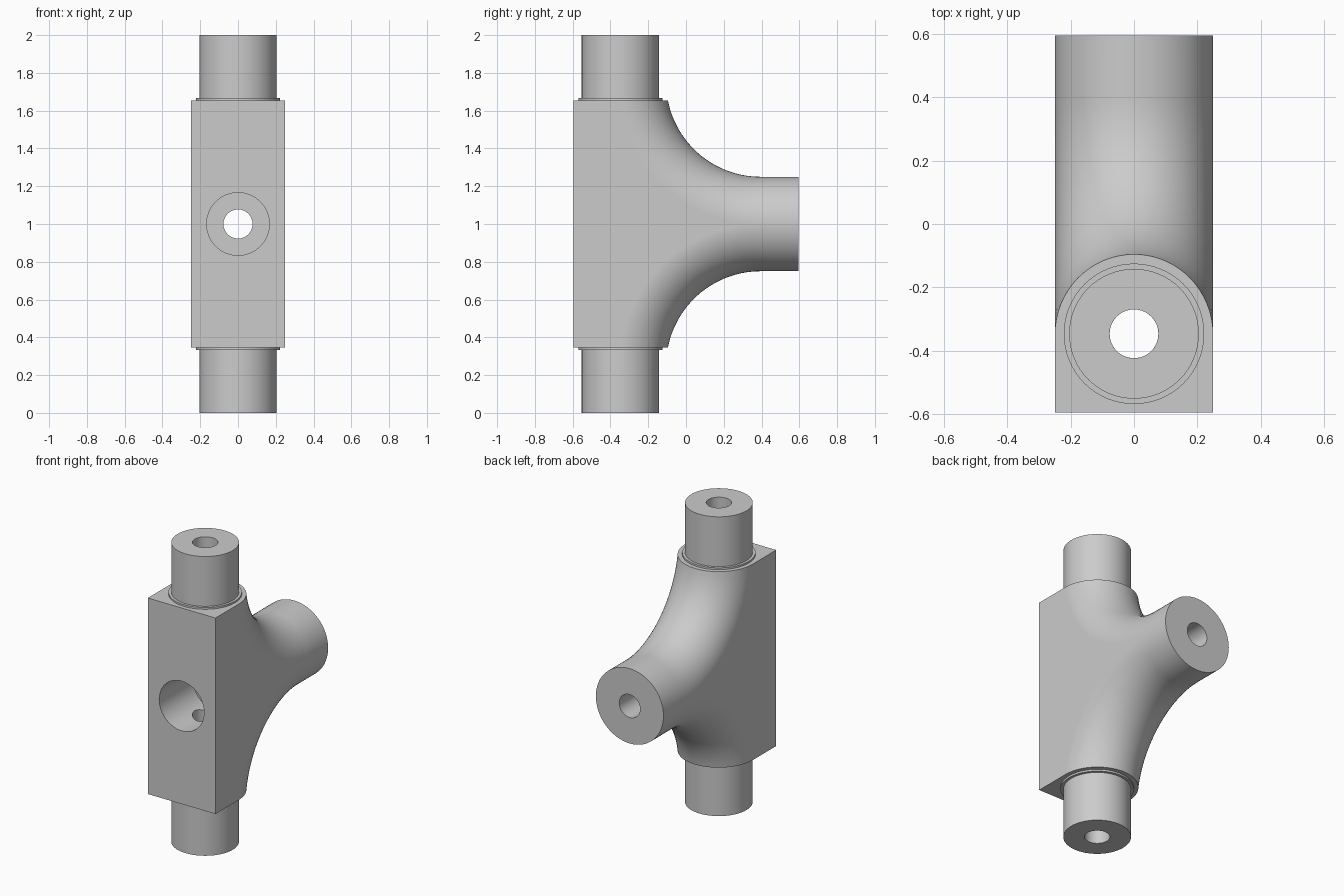
import bpy, bmesh, math
from mathutils import Matrix, Vector

if "Cube" in bpy.data.objects:
    bpy.data.objects.remove(bpy.data.objects["Cube"], do_unlink=True)

AXIS_Y = -0.347            # main pipe axis
FRONT, BACK = -0.595, 0.595
TOP, MID = 1.655, 1.0
HALF = 0.25                # half width of the body
BEND, BEND_Y = 0.75, 0.395  # centreline bend radius and its centre
BORE = 0.077

metal = bpy.data.materials.new("plain_grey")
metal.use_nodes = True
grey = (0.6, 0.6, 0.6, 1)
metal.diffuse_color = grey
metal.node_tree.nodes["Principled BSDF"].inputs["Base Color"].default_value = grey


def make_object(name, bm):
    bmesh.ops.remove_doubles(bm, verts=bm.verts, dist=1e-5)
    bmesh.ops.recalc_face_normals(bm, faces=bm.faces)
    mesh = bpy.data.meshes.new(name)
    bm.to_mesh(mesh)
    bm.free()
    mesh.materials.append(metal)
    ob = bpy.data.objects.new(name, mesh)
    bpy.context.collection.objects.link(ob)
    return ob


def activate(ob):
    bpy.ops.object.select_all(action='DESELECT')
    ob.select_set(True)
    bpy.context.view_layer.objects.active = ob


def smooth(ob):
    activate(ob)
    bpy.ops.object.shade_smooth_by_angle(angle=math.radians(30))


def cut_cylinder(ob, radius, start, end):
    """Drill a round hole between two points."""
    a, b = Vector(start), Vector(end)
    turn = (b - a).to_track_quat('Z', 'Y').to_matrix().to_4x4()
    bm = bmesh.new()
    bmesh.ops.create_cone(bm, cap_ends=True, segments=48, radius1=radius, radius2=radius,
                          depth=(b - a).length, matrix=Matrix.Translation((a + b) / 2) @ turn)
    cutter = make_object("hole_cutter", bm)
    cutter.hide_render = True
    mod = ob.modifiers.new("hole", 'BOOLEAN')
    mod.operation, mod.solver, mod.object = 'DIFFERENCE', 'EXACT', cutter
    activate(ob)
    bpy.ops.object.modifier_apply(modifier=mod.name)
    bpy.data.objects.remove(cutter, do_unlink=True)


# Body: flat-sided block whose rounded back flows into the branch
ROUND, STEPS = 32, 28
bm = bmesh.new()


def swept_half(side):
    """Rows of vertices bending from the vertical pipe into the branch."""
    rows = [[] for _ in range(STEPS + 2)]
    for j in range(ROUND + 1):
        t = math.pi * j / ROUND
        x, d = HALF * math.cos(t), HALF * math.sin(t)
        r = BEND - d
        a0 = math.asin((MID + BEND - TOP) / r)
        for i in range(STEPS + 1):
            a = a0 + (math.pi / 2 - a0) * i / STEPS
            z = BEND - r * math.sin(a)
            rows[i].append(bm.verts.new((x, BEND_Y - r * math.cos(a), MID + side * z)))
        rows[-1].append(bm.verts.new((x, BACK, MID + side * d)))
    for low, high in zip(rows, rows[1:]):
        for j in range(ROUND):
            bm.faces.new((low[j], low[j + 1], high[j + 1], high[j]))
    return rows


upper, lower = swept_half(1), swept_half(-1)
corner = {(sx, sz): bm.verts.new((sx * HALF, FRONT, MID + sz * (TOP - MID)))
          for sx in (1, -1) for sz in (1, -1)}
bm.faces.new([corner[k] for k in ((1, 1), (-1, 1), (-1, -1), (1, -1))])
for rows, sz in ((upper, 1), (lower, -1)):
    bm.faces.new(rows[0] + [corner[-1, sz], corner[1, sz]])
for sx, j in ((1, 0), (-1, ROUND)):
    bm.faces.new([corner[sx, -1], corner[sx, 1]] + [row[j] for row in upper[:STEPS + 1]]
                 + [row[j] for row in reversed(lower[:STEPS])])
bm.faces.new(upper[-1] + lower[-1][-2:0:-1])
body = make_object("tee_body", bm)

# Bores through the main pipe and branch, and the wide front socket
cut_cylinder(body, 0.166, (0, FRONT - 0.2, MID), (0, -0.24, MID))
cut_cylinder(body, BORE, (0, AXIS_Y, -0.1), (0, AXIS_Y, 2.1))
cut_cylinder(body, BORE, (0, -0.3, MID), (0, BACK + 0.2, MID))
smooth(body)
weighted = body.modifiers.new("flat_sides", 'WEIGHTED_NORMAL')
weighted.keep_sharp = True

# Pipe ends: hollow spigots with a thin collar, above and below
profile = [(0.222, TOP), (0.222, TOP + 0.012), (0.205, TOP + 0.012),
           (0.205, 2), (BORE, 2), (BORE, TOP)]
for name, side in (("top_spigot", 1), ("bottom_spigot", -1)):
    bm = bmesh.new()
    verts = [bm.verts.new((r, AXIS_Y, MID + side * (z - MID))) for r, z in profile]
    edges = [bm.edges.new(pair) for pair in zip(verts, verts[1:])]
    bmesh.ops.spin(bm, geom=verts + edges, cent=(0, AXIS_Y, 0), axis=(0, 0, 1),
                   angle=2 * math.pi, steps=64, use_merge=True)
    smooth(make_object(name, bm))
